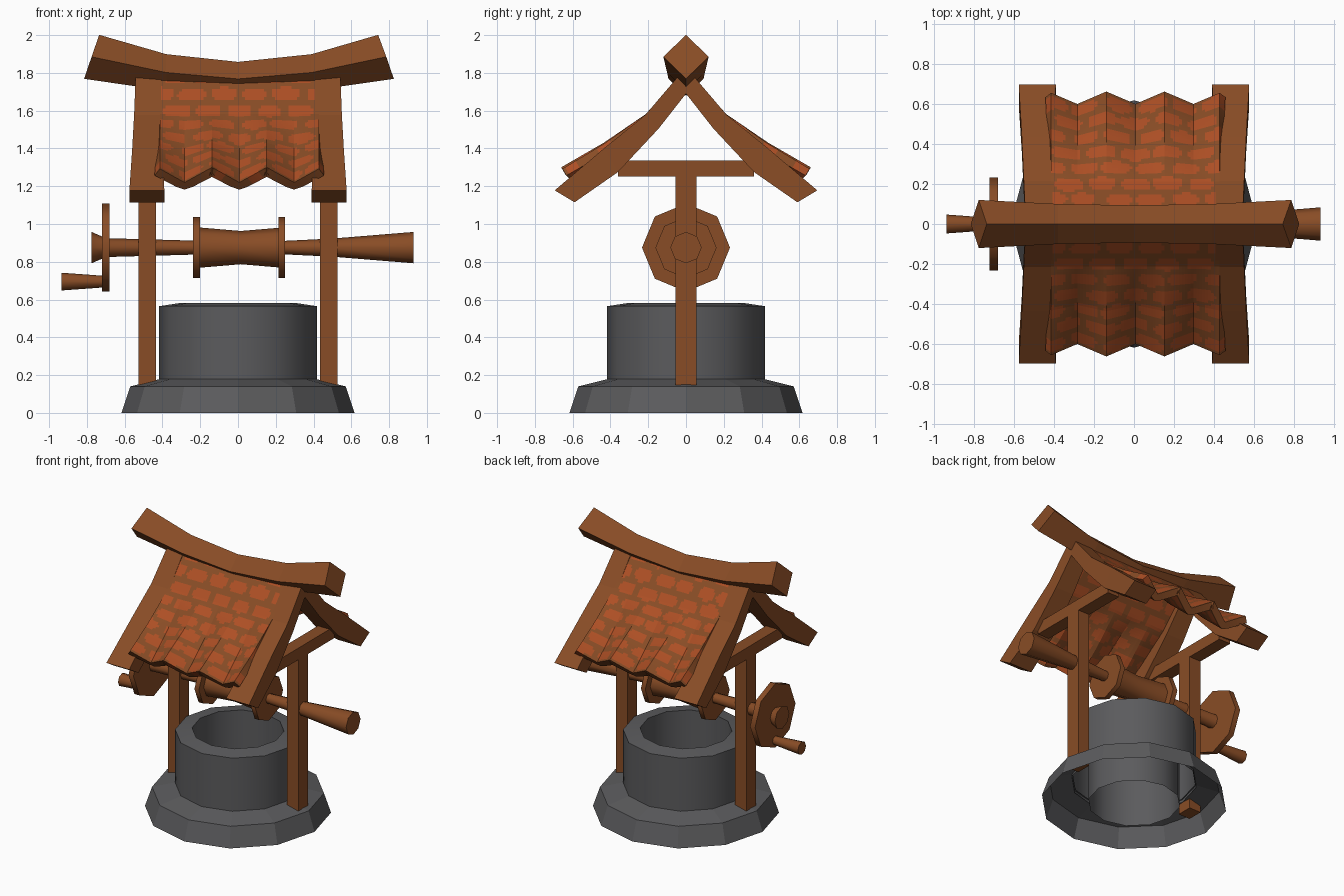
import bpy, bmesh, math, random

if "Cube" in bpy.data.objects:
    bpy.data.objects.remove(bpy.data.objects["Cube"])


def material(name, rgb):
    m = bpy.data.materials.new(name)
    m.diffuse_color = (*rgb, 1)
    m.use_nodes = True
    m.node_tree.nodes["Principled BSDF"].inputs["Base Color"].default_value = m.diffuse_color
    return m


WOOD = material("brown wood", (0.25, 0.073, 0.019))
TILE = material("orange tile", (0.42, 0.078, 0.018))
STONE = material("grey stone", (0.105, 0.105, 0.11))


def finish(bm, name, mats, smooth=None):
    me = bpy.data.meshes.new(name)
    bm.to_mesh(me)
    bm.free()
    ob = bpy.data.objects.new(name, me)
    bpy.context.collection.objects.link(ob)
    for m in mats:
        me.materials.append(m)
    if smooth:
        bpy.ops.object.select_all(action='DESELECT')
        ob.select_set(True)
        bpy.context.view_layer.objects.active = ob
        bpy.ops.object.shade_smooth_by_angle(angle=math.radians(smooth))
    return ob


def loft(name, rings, mat, caps=True, smooth=None):
    """Skin a list of equal-length point rings."""
    bm = bmesh.new()
    vs = [[bm.verts.new(p) for p in r] for r in rings]
    n = len(rings[0])
    for a, b in zip(vs, vs[1:]):
        for i in range(n):
            j = (i + 1) % n
            bm.faces.new((a[i], a[j], b[j], b[i]))
    if caps:
        bm.faces.new(vs[0])
        bm.faces.new(vs[-1])
    bmesh.ops.recalc_face_normals(bm, faces=bm.faces)
    return finish(bm, name, [mat], smooth)


def turned_z(name, profile, n, mat, smooth=None):
    ring = lambda r, z: [(r * math.cos(2 * math.pi * i / n), r * math.sin(2 * math.pi * i / n), z)
                         for i in range(n)]
    return loft(name, [ring(r, z) for r, z in profile], mat, False, smooth)


def turned_x(name, profile, z, n=8, smooth=50):
    ring = lambda x, r: [(x, r * math.cos(2 * math.pi * i / n), z + r * math.sin(2 * math.pi * i / n))
                         for i in range(n)]
    return loft(name, [ring(x, r) for x, r in profile], WOOD, True, smooth)


def box(name, x, y, z):
    ring = lambda h: [(x[0], y[0], h), (x[1], y[0], h), (x[1], y[1], h), (x[0], y[1], h)]
    return loft(name, [ring(z[0]), ring(z[1])], WOOD)


# Stone base skirt and well wall, open underneath
turned_z("stone_base", [(0.617, 0), (0.57, 0.14), (0.41, 0.18)], 12, STONE)
turned_z("well_wall", [(0.417, 0.16), (0.417, 0.565), (0.305, 0.582), (0.305, 0.0)], 12, STONE, 40)

# Posts, tie beams and curved gable boards
TOP = [(0, 1.83), (0.215, 1.578), (0.435, 1.40), (0.695, 1.178)]
BOTTOM = [(0, 1.69), (0.145, 1.505), (0.36, 1.275), (0.59, 1.115)]
INNER = [0.41, 0.405, 0.40, 0.39]
OUTER = [0.54, 0.55, 0.56, 0.575]
for side, s in (("left", -1), ("right", 1)):
    xs = (s * 0.48 - 0.047, s * 0.48 + 0.047)
    box(side + "_post", xs, (-0.056, 0.056), (0.10, 1.26))
    box(side + "_tie_beam", xs, (-0.36, 0.36), (1.252, 1.337))
    rings = []
    for k in range(-3, 4):
        i, d = abs(k), (1 if k > 0 else -1)
        (ty, tz), (by, bz) = TOP[i], BOTTOM[i]
        a, b = s * INNER[i], s * OUTER[i]
        rings.append([(a, d * ty, tz), (b, d * ty, tz), (b, d * by, bz), (a, d * by, bz)])
    loft(side + "_gable_board", rings, WOOD)

# Sagging ridge beam with a diamond section: top x, mid x, bottom x, mid z, half size
RIDGE = [(-0.735, -0.775, -0.815, 1.885, 0.12), (-0.38, -0.38, -0.375, 1.802, 0.1),
         (0, 0, 0, 1.768, 0.093), (0.39, 0.39, 0.38, 1.802, 0.1), (0.742, 0.785, 0.825, 1.885, 0.12)]
loft("ridge_beam", [[(t, 0, z + h * 0.97), (m, h, z), (b, 0, z - h * 0.97), (m, -h, z)]
                    for t, m, b, z, h in RIDGE], WOOD)

# Roof sheets: flat at the ridge, folding into a zigzag at the eaves
PATH = [(0, 1.82), (0.213, 1.582), (0.42, 1.41), (0.63, 1.26)]
STEP, COLS, SUB = 0.0145, range(1, 60), 16
rnd = random.Random(4)


def roof_point(c, r, s):
    x = 0.007 + (c - 30) * STEP
    i = min(r // SUB, 2)
    t = r / SUB - i
    y = PATH[i][0] + t * (PATH[i + 1][0] - PATH[i][0])
    z = PATH[i][1] + t * (PATH[i + 1][1] - PATH[i][1])
    fold = abs((c + 20) % 20 - 10) / 10      # 0 at valley centre, 1 at peak
    fold = (2 * fold - 1) * max(0, r - SUB) / (2 * SUB)
    return (x, s * (y + 0.031 * fold), z + 0.04 * fold)


for name, s in (("front_roof", -1), ("back_roof", 1)):
    bm = bmesh.new()
    grid = [[bm.verts.new(roof_point(c, r, s)) for c in COLS] for r in range(3 * SUB + 1)]
    jit = {}
    for r in range(3 * SUB):
        for c in range(len(COLS) - 1):
            f = bm.faces.new((grid[r][c], grid[r][c + 1], grid[r + 1][c + 1], grid[r + 1][c]))
            f.normal_update()
            if f.normal.z < 0:
                f.normal_flip()
            # rounded tile patches in staggered rows
            v = (r + 0.5) / 6.0
            row = int(v)
            u = (c + 0.5) / 11.5 + 0.5 * (row % 2)
            key = (row, int(u))
            if key not in jit:
                jit[key] = (rnd.uniform(-.06, .06), rnd.uniform(-.06, .06), rnd.uniform(.36, .47))
            du, dv, w = jit[key]
            a, b = (u % 1 - 0.5 - du) / w, (v % 1 - 0.5 - dv) / 0.38
            f.material_index = 1 if abs(a) ** 2.6 + abs(b) ** 2.6 < 1 else 0
    ob = finish(bm, name, [WOOD, TILE])
    m = ob.modifiers.new("thickness", 'SOLIDIFY')
    m.thickness, m.offset = 0.05, -1

# Winding axle, rope drum with flanges, crank wheel and handle
Z = 0.875
turned_x("axle", [(-0.775, 0.083), (-0.70, 0.05), (-0.2, 0.036), (0.25, 0.036),
                  (0.5, 0.048), (0.93, 0.083)], Z)
turned_x("drum", [(-0.21, 0.107), (0.015, 0.088), (0.24, 0.107)], Z)
turned_x("left_flange", [(-0.238, 0.162), (-0.202, 0.162)], Z)
turned_x("right_flange", [(0.215, 0.162), (0.25, 0.162)], Z)
turned_x("crank_wheel", [(-0.72, 0.233), (-0.68, 0.233)], Z)
turned_x("crank_handle", [(-0.935, 0.047), (-0.70, 0.03)], 0.695)
